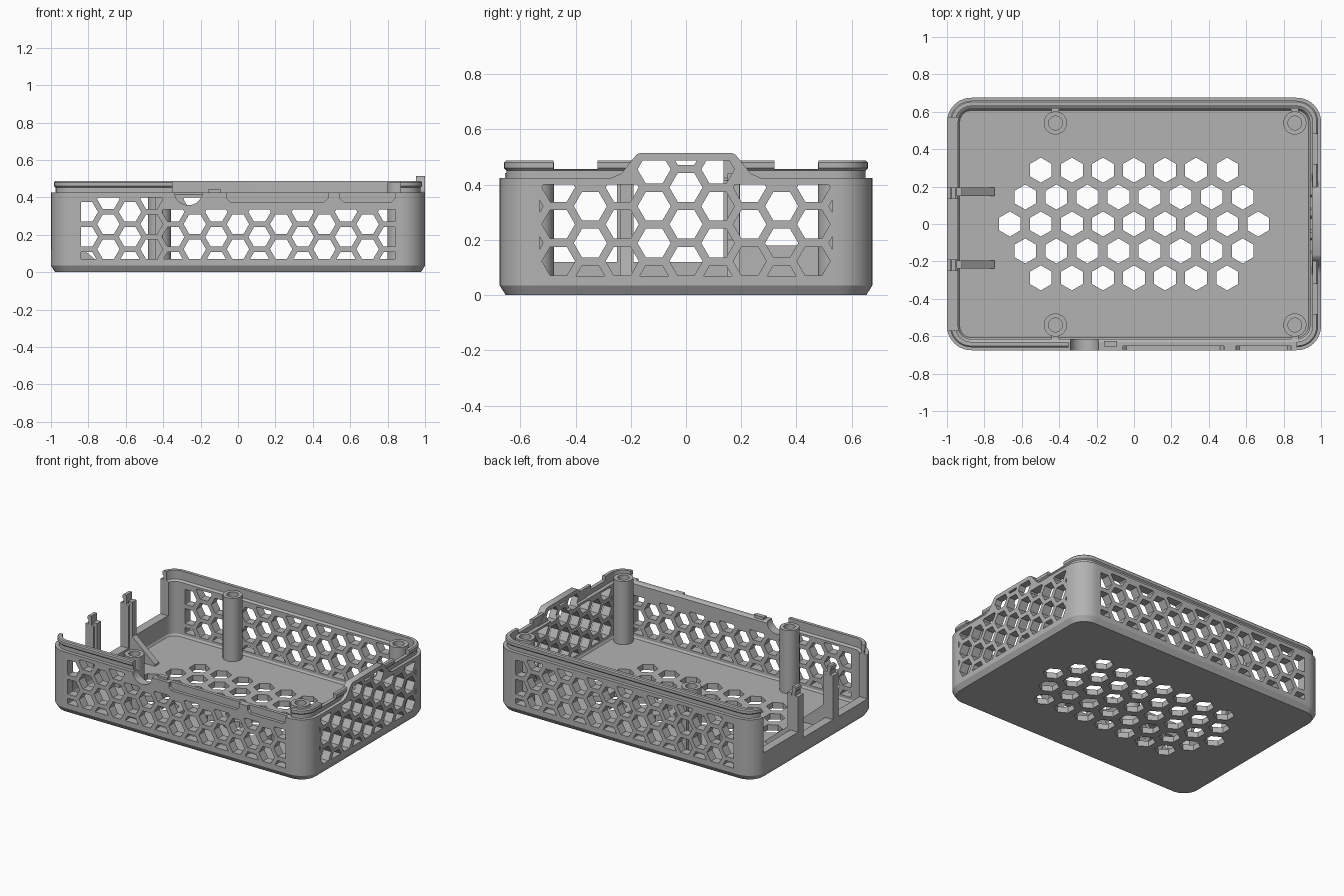
import bpy, bmesh, math
from mathutils import Vector

if "Cube" in bpy.data.objects:
    bpy.data.objects.remove(bpy.data.objects["Cube"], do_unlink=True)

GREY = (0.45, 0.45, 0.45, 1)
grey = bpy.data.materials.new("grey plastic")
grey.use_nodes = True
grey.diffuse_color = GREY
grey.node_tree.nodes["Principled BSDF"].inputs["Base Color"].default_value = GREY

HX, HY, CORNER = 1.0, 0.675, 0.13       # half sizes and corner radius
WALL, FLOOR, RIM, LIP = 0.06, 0.04, 0.425, 0.487
HEX_R, COL, ROW = 0.06, 0.1155, 0.1335  # wall honeycomb


def finish(name, bm):
    bmesh.ops.recalc_face_normals(bm, faces=bm.faces)
    mesh = bpy.data.meshes.new(name)
    bm.to_mesh(mesh)
    bm.free()
    mesh.materials.append(grey)
    ob = bpy.data.objects.new(name, mesh)
    bpy.context.collection.objects.link(ob)
    return ob


def add_prism(bm, pts, axis, lo, hi):
    """Extrude a 2D outline along one axis."""
    place = {"x": lambda u, v, d: (d, u, v),
             "y": lambda u, v, d: (u, d, v),
             "z": lambda u, v, d: (u, v, d)}[axis]
    ends = [[bm.verts.new(place(u, v, d)) for u, v in pts] for d in (lo, hi)]
    for end in ends:
        bm.faces.new(end)
    n = len(pts)
    for i in range(n):
        j = (i + 1) % n
        bm.faces.new((ends[0][i], ends[0][j], ends[1][j], ends[1][i]))


def prism(name, pts, axis, lo, hi):
    bm = bmesh.new()
    add_prism(bm, pts, axis, lo, hi)
    return finish(name, bm)


def rect(u0, u1, v0, v1):
    return [(u0, v0), (u1, v0), (u1, v1), (u0, v1)]


def loft(name, rings):
    """Skin a stack of equal rings and cap both ends."""
    bm = bmesh.new()
    loops = [[bm.verts.new(p) for p in ring] for ring in rings]
    n = len(loops[0])
    for a, b in zip(loops, loops[1:]):
        for i in range(n):
            j = (i + 1) % n
            bm.faces.new((a[i], a[j], b[j], b[i]))
    bm.faces.new(loops[0])
    bm.faces.new(loops[-1])
    return finish(name, bm)


def rounded_ring(inset, z, steps=10):
    r = CORNER - inset
    ring = []
    for q, (sx, sy) in enumerate(((1, 1), (-1, 1), (-1, -1), (1, -1))):
        for i in range(steps + 1):
            a = math.pi / 2 * (q + i / steps)
            ring.append((sx * (HX - CORNER) + r * math.cos(a),
                         sy * (HY - CORNER) + r * math.sin(a), z))
    return ring


def circle_ring(x, y, r, z, n=32):
    return [(x + r * math.cos(math.tau * i / n), y + r * math.sin(math.tau * i / n), z)
            for i in range(n)]


def apply_boolean(target, tool, operation):
    tool.hide_render = True
    mod = target.modifiers.new("bool", "BOOLEAN")
    mod.operation, mod.solver, mod.object = operation, "EXACT", tool
    bpy.context.view_layer.objects.active = target
    bpy.ops.object.modifier_apply(modifier=mod.name)
    bpy.data.objects.remove(tool, do_unlink=True)


def clip(poly, axis, limit, sign):
    """Keep the side of an outline where sign * (p[axis] - limit) <= 0."""
    out = []
    for i, p in enumerate(poly):
        q = poly[(i + 1) % len(poly)]
        dp, dq = sign * (p[axis] - limit), sign * (q[axis] - limit)
        if dp <= 0:
            out.append(p)
        if (dp < 0 < dq) or (dq < 0 < dp):
            t = dp / (dp - dq)
            out.append(tuple(Vector(p).lerp(Vector(q), t)))
    return out


def honeycomb(bm, axis, lo, hi, half_width, top):
    """Hexagon cutters for one wall, clipped to its grille panel."""
    for k in range(-7, 8):
        for row in range(5):
            cu = k * COL
            cv = (0.055 if k % 2 else 0.123) + row * ROW
            poly = [(cu + HEX_R * math.cos(math.tau * i / 6),
                     cv + HEX_R * math.sin(math.tau * i / 6)) for i in range(6)]
            for ax, limit, sign in ((0, -half_width, -1), (0, half_width, 1),
                                    (1, 0.07, -1), (1, top(cu), 1)):
                poly = clip(poly, ax, limit, sign) if poly else poly
            if len(poly) < 3:
                continue
            us, vs = zip(*poly)
            if max(us) - min(us) > 0.012 and max(vs) - min(vs) > 0.012:
                add_prism(bm, poly, axis, lo, hi)


# Tray: chamfered base, walls, stepped lip with bead, inner floor
tray = loft("case_tray", [rounded_ring(i, z) for i, z in (
    (0.022, 0), (0, 0.035), (0, RIM), (0.024, RIM), (0.024, 0.452), (0.016, 0.46),
    (0.016, 0.48), (0.023, LIP), (0.045, LIP), (0.045, RIM), (WALL, RIM - 0.01),
    (WALL, FLOOR + 0.012), (WALL + 0.008, FLOOR))])

# Raised tongue on the right wall
apply_boolean(tray, prism("tongue", [(-0.27, 0.40), (0.27, 0.40), (0.27, 0.425), (0.235, 0.44),
                                     (0.18, 0.508), (0.165, 0.515), (-0.165, 0.515),
                                     (-0.18, 0.508), (-0.235, 0.44), (-0.27, 0.425)],
                          "x", 0.952, HX), "UNION")

# Trims: left port openings, front connector cut-outs, right lip notches
trims = [
    (rect(-0.57, -0.25, 0.12, 0.6), "x", -1.1, -0.9),
    (rect(-0.19, 0.135, 0.12, 0.6), "x", -1.1, -0.9),
    (rect(0.195, 0.57, 0.18, 0.6), "x", -1.1, -0.9),
    (rect(-0.35, 0.87, RIM, 0.6), "y", -0.7, -0.6),
    (rect(-0.48, -0.32, 0.457, 0.6), "x", 0.9, 1.1),
    (rect(0.32, 0.48, 0.457, 0.6), "x", 0.9, 1.1),
    ([(-0.265 + 0.075 * math.cos(a), 0.43 + 0.072 * math.sin(a))
      for a in (math.tau * i / 24 for i in range(24))], "y", -0.7, -0.6),
]
for x0, x1 in ((-0.06, 0.48), (0.545, 0.84)):
    trims.append(([(x0, 0.5), (x0, 0.395), (x0 + 0.02, 0.375), (x1 - 0.02, 0.375),
                   (x1, 0.395), (x1, 0.5)], "y", -0.7, -HY + 0.022))
for outline, axis, lo, hi in trims:
    apply_boolean(tray, prism("trim", outline, axis, lo, hi), "DIFFERENCE")

# Wall grilles and floor vents
bm = bmesh.new()
honeycomb(bm, "y", -0.72, -0.59, 0.84, lambda u: 0.40 if u < -0.36 else 0.335)
honeycomb(bm, "y", 0.59, 0.72, 0.84, lambda u: 0.40)
honeycomb(bm, "x", 0.91, 1.05, 0.53, lambda u: 0.487 if abs(u) < 0.15 else 0.40)
for row in range(-2, 3):
    count = 9 - abs(row)
    for i in range(count):
        cx, cy = (i - (count - 1) / 2) * 0.166, row * 0.144
        add_prism(bm, [(cx + 0.067 * math.sin(math.tau * j / 6),
                        cy + 0.067 * math.cos(math.tau * j / 6)) for j in range(6)],
                  "z", -0.05, 0.1)
apply_boolean(tray, finish("hexagons", bm), "DIFFERENCE")

parts = [tray]

# Screw posts with blind holes, joined to the walls by small webs
for side, sy in (("front", -1), ("back", 1)):
    for end, x in (("left", 0.86), ("right", -0.42)):
        y = 0.54 * sy
        parts.append(loft(f"{side}_{end}_post", [
            circle_ring(x, y, r, z) for r, z in (
                (0.062, FLOOR - 0.005), (0.062, 0.48), (0.037, 0.48), (0.037, 0.2))]))
        parts.append(prism(f"{side}_{end}_web",
                           rect(x - 0.02, x + 0.02, *sorted((0.595 * sy, 0.625 * sy))),
                           "z", FLOOR - 0.005, 0.41))

# Sloped ribs bracing the two port dividers
for name, y in (("front_rib", -0.217), ("back_rib", 0.172)):
    parts.append(prism(name, [(-0.95, FLOOR - 0.005), (-0.745, FLOOR - 0.005),
                              (-0.745, FLOOR + 0.012), (-0.92, 0.2), (-0.92, 0.44),
                              (-0.95, 0.44)], "y", y - 0.022, y + 0.022))

# Small tab on the front edge
parts.append(prism("front_tab", rect(-0.16, -0.09, 0.42, 0.442), "y", -0.655, -0.625))

bpy.ops.object.select_all(action="DESELECT")
for ob in parts:
    ob.select_set(True)
bpy.context.view_layer.objects.active = tray
bpy.ops.object.shade_smooth_by_angle(angle=math.radians(30))
